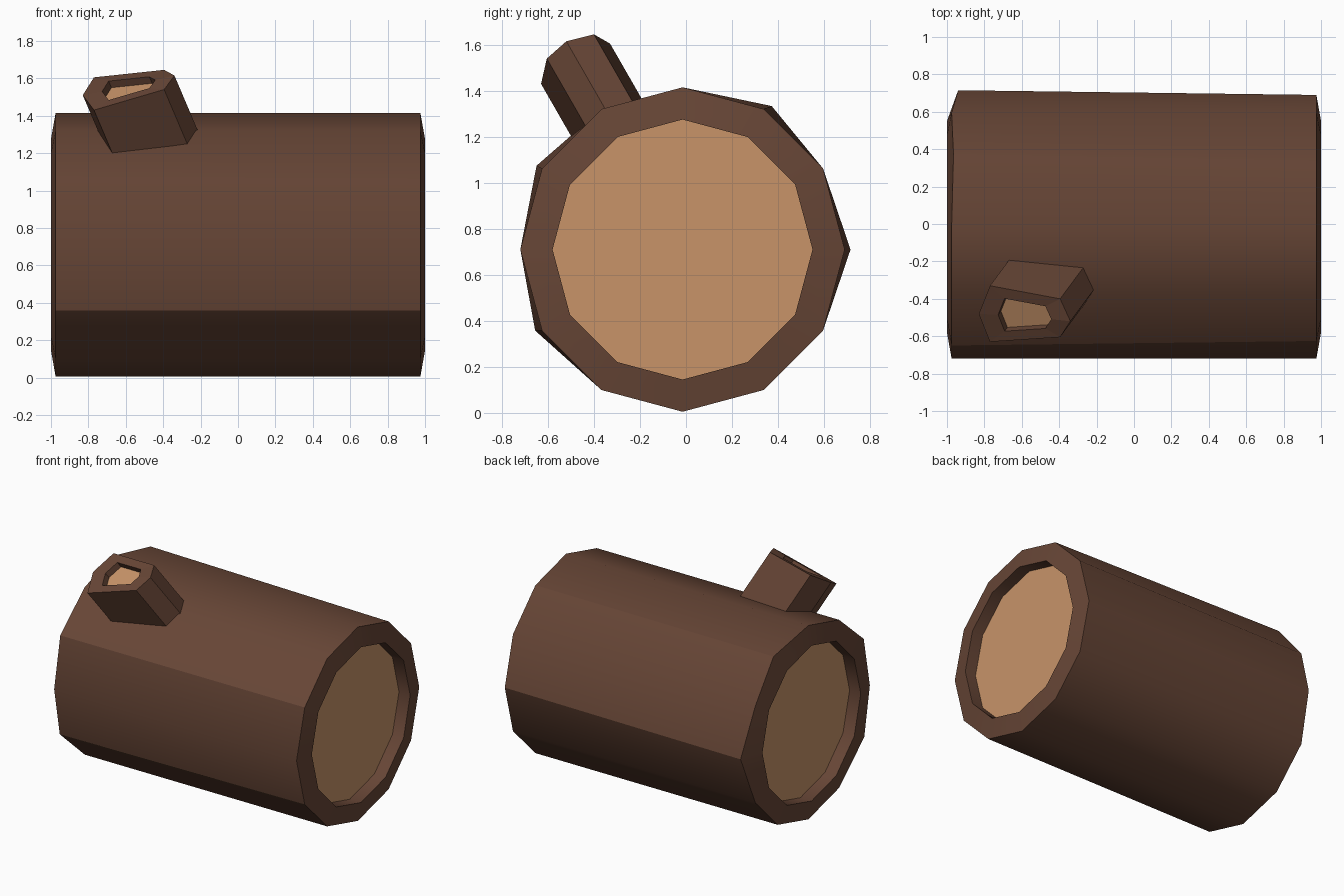
import bpy, bmesh, math
from mathutils import Vector

if "Cube" in bpy.data.objects:
    bpy.data.objects.remove(bpy.data.objects["Cube"])


def material(name, color):
    m = bpy.data.materials.new(name)
    m.diffuse_color = (*color, 1)
    m.use_nodes = True
    m.node_tree.nodes["Principled BSDF"].inputs["Base Color"].default_value = m.diffuse_color
    return m


BARK = material("bark", (0.136, 0.061, 0.037))
WOOD = material("cut_wood", (0.578, 0.296, 0.141))


def loft(name, rings, wood_caps):
    """Skin a list of rings into a closed solid; listed caps are cut wood."""
    bm = bmesh.new()
    loops = [[bm.verts.new(p) for p in ring] for ring in rings]
    n = len(loops[0])
    for a, b in zip(loops, loops[1:]):
        for i in range(n):
            j = (i + 1) % n
            bm.faces.new((a[i], a[j], b[j], b[i]))
    for k in (0, -1):
        cap = bm.faces.new(loops[k])
        cap.material_index = 1 if k in wood_caps else 0
    bmesh.ops.recalc_face_normals(bm, faces=bm.faces)
    mesh = bpy.data.meshes.new(name)
    bm.to_mesh(mesh)
    bm.free()
    mesh.materials.append(BARK)
    mesh.materials.append(WOOD)
    ob = bpy.data.objects.new(name, mesh)
    bpy.context.collection.objects.link(ob)
    return ob


def ring(x, r):
    return [Vector((x, -0.015 + r * math.cos(math.tau * i / 12),
                    0.71 + r * math.sin(math.tau * i / 12))) for i in range(12)]


# Log: 12-sided bark with bevelled rims and recessed cut ends
R, INNER, DEPTH = 0.705, 0.565, 0.09
left_outer = ring(-0.975, R)
# Slightly uneven bark at the left end
for i, offset in {0: (0.035, 0.025, 0), 2: (0.01, 0.035, 0.013),
                  5: (0, -0.024, 0.012), 7: (0, -0.03, 0)}.items():
    left_outer[i] += Vector(offset)
log = loft("log", [ring(-1 + DEPTH, INNER), ring(-1, INNER), left_outer,
                   ring(0.975, R), ring(1, INNER), ring(1 - DEPTH, INNER)], (0, -1))
bpy.context.view_layer.objects.active = log
log.select_set(True)
bpy.ops.object.shade_smooth_by_angle(angle=math.radians(30.5))

# Branch stub: slanted six-sided peg with a recessed cut tip
tip = [Vector(p) for p in ((-0.83, -0.48, 1.51), (-0.77, -0.33, 1.605),
                           (-0.395, -0.40, 1.645), (-0.34, -0.52, 1.615),
                           (-0.395, -0.605, 1.54), (-0.77, -0.63, 1.43))]
center = sum(tip, Vector()) / 6
into_log = Vector((0.10, 0.135, -0.235))
hole = [center + (p - center) * 0.58 for p in tip]
loft("branch_stub", [[p + into_log * 1.5 for p in tip], tip, hole,
                     [p + into_log * 0.15 for p in hole]], (-1,))
